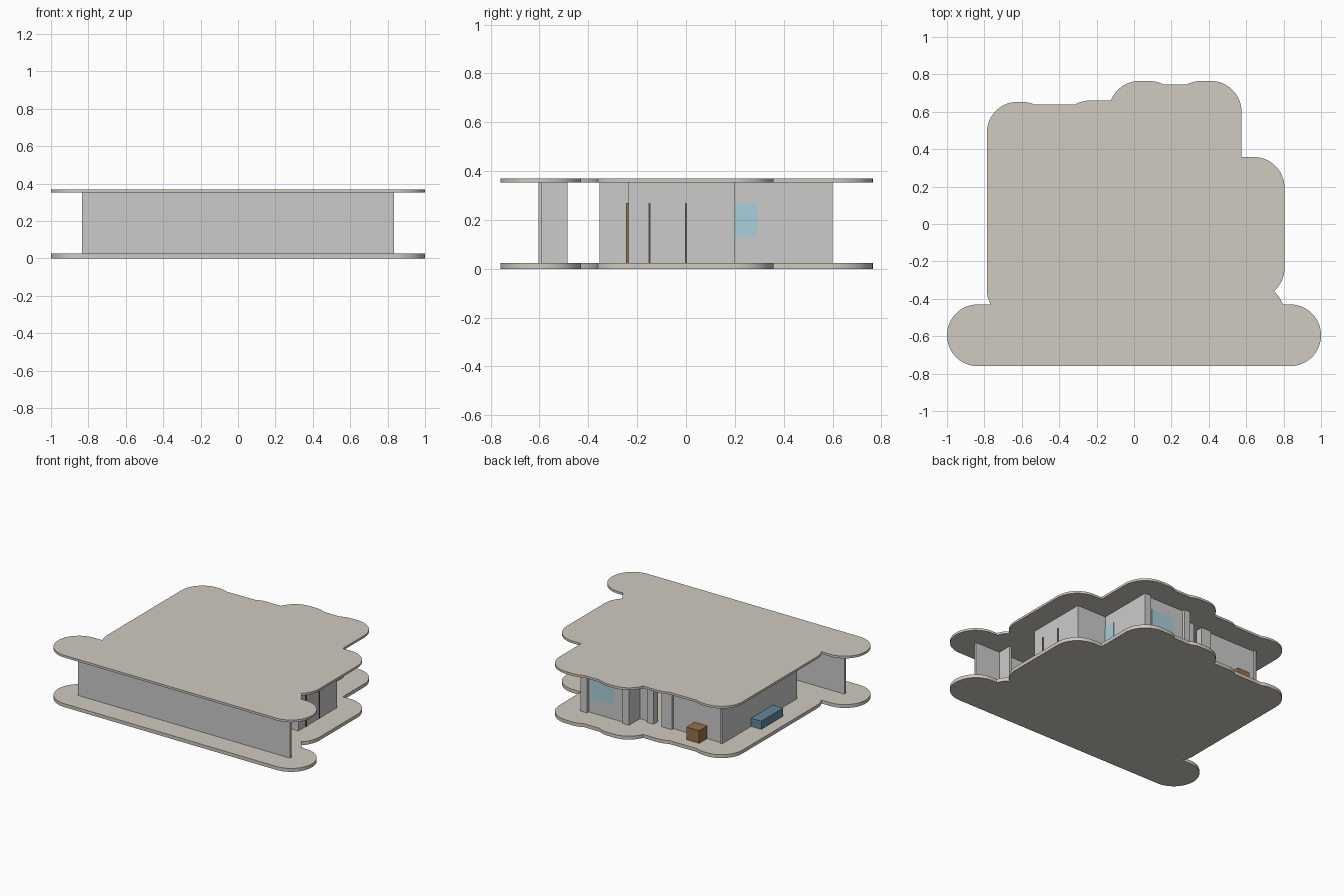
import bpy, bmesh, math

if "Cube" in bpy.data.objects:
    bpy.data.objects.remove(bpy.data.objects["Cube"])

R = 0.165          # slab overhang radius
Z0, Z1, Z2 = 0.0245, 0.353, 0.369


def material(name, rgb):
    m = bpy.data.materials.new(name)
    m.diffuse_color = (*rgb, 1)
    m.use_nodes = True
    m.node_tree.nodes["Principled BSDF"].inputs["Base Color"].default_value = m.diffuse_color
    return m


stone = material("stone", (0.63, 0.59, 0.53))
glass = material("glass", (0.40, 0.62, 0.70))
wood = material("wood", (0.30, 0.17, 0.07))
dark = material("dark_wood", (0.10, 0.07, 0.05))
fabric = material("blue_fabric", (0.13, 0.24, 0.33))


def finish(name, bm, mat=None):
    bmesh.ops.recalc_face_normals(bm, faces=bm.faces)
    me = bpy.data.meshes.new(name)
    bm.to_mesh(me)
    bm.free()
    ob = bpy.data.objects.new(name, me)
    bpy.context.collection.objects.link(ob)
    if mat:
        me.materials.append(mat)
    return ob


def box(name, x0, x1, y0, y1, z0=Z0, z1=Z1, mat=None):
    bm = bmesh.new()
    bmesh.ops.create_cube(bm, size=1)
    for v in bm.verts:
        v.co = ((x0 + x1) / 2 + v.co.x * (x1 - x0),
                (y0 + y1) / 2 + v.co.y * (y1 - y0),
                (z0 + z1) / 2 + v.co.z * (z1 - z0))
    return finish(name, bm, mat)


# Slab outline: arcs (centre x, centre y, start, end degrees, radius) joined by lines
ARCS = [(0.835, -0.595, -90, 90, R), (0.64, -0.485, 19.5, 49.2, R),
        (0.64, -0.235, -49.2, 0, R), (0.64, 0.193, 0, 90, R),
        (0.575, 0.358, 0, 0, 0), (0.41, 0.6, 0, 90, R),
        (0.36, 0.6, 90, 118.5, R), (0.08, 0.6, 61.5, 90, R),
        (0.03, 0.6, 90, 158.7, R), (-0.235, 0.495, 90, 118.5, R),
        (-0.60, 0.488, 65.4, 90, R), (-0.622, 0.488, 90, 180, R),
        (-0.622, -0.35, 180, 209, R), (-0.835, -0.595, 90, 270, R)]


def slab(name, z0, z1):
    pts = []
    for cx, cy, a, b, r in ARCS:
        n = max(1, round((b - a) / 6)) if r else 0
        for i in range(n + 1):
            t = math.radians(a + (b - a) * i / max(n, 1))
            p = (cx + r * math.cos(t), cy + r * math.sin(t))
            if not pts or math.dist(p, pts[-1]) > 0.002:
                pts.append(p)
    bm = bmesh.new()
    f = bm.faces.new([bm.verts.new((x, y, z0)) for x, y in pts])
    up = bmesh.ops.extrude_face_region(bm, geom=[f], use_keep_orig=True)["geom"]
    for v in up:
        if isinstance(v, bmesh.types.BMVert):
            v.co.z = z1
    return finish(name, bm, stone)


slab("floor_slab", 0, Z0)
slab("roof_slab", Z1, Z2)

# Walls
T = 0.016
box("front_wall", -0.835, 0.835, -0.605, -0.605 + T)
box("front_stub_wall", 0.624, 0.64, -0.59, -0.485)
box("left_wall", -0.625, -0.609, -0.355, 0.487)
box("back_left_wall", -0.61, -0.155, 0.459, 0.475)
box("right_wall", 0.624, 0.64, -0.235, 0.2)
box("right_back_wall", 0.41, 0.624, 0.184, 0.2)
box("right_front_wall", 0.41, 0.624, -0.235, -0.219)
box("recess_wall", 0.394, 0.41, -0.355, -0.219)
box("inner_front_wall", -0.61, 0.394, -0.355, -0.339)
box("back_right_side_wall", 0.394, 0.41, 0.184, 0.585)
box("back_right_wall", 0.05, 0.394, 0.564, 0.58)
box("entry_side_wall", 0.03, 0.046, 0.459, 0.585)
box("entry_wall", -0.05, 0.03, 0.459, 0.475)

# Posts along the back
for name, x0, x1, y0, y1 in [("corner_post", 0.36, 0.41, 0.55, 0.6),
                             ("entry_post", 0.03, 0.08, 0.55, 0.6),
                             ("door_post_right", -0.09, -0.04, 0.445, 0.495),
                             ("door_post_left", -0.235, -0.155, 0.445, 0.495)]:
    box(name, x0, x1, y0, y1)

# Windows
box("back_window", 0.16, 0.34, 0.56, 0.584, 0.13, 0.27, glass)
box("side_window", 0.39, 0.414, 0.195, 0.29, 0.13, 0.27, glass)

# Doors
for i, (y, m) in enumerate([(-0.15, dark), (0.0, dark)]):
    box(f"side_door_{i}", 0.60, 0.645, y - 0.004, y + 0.004, Z0, 0.27, m)
box("recess_door", 0.44, 0.56, -0.245, -0.215, Z0, 0.27, wood)

# Furniture on the overhanging floor
box("bench", -0.705, -0.60, -0.085, 0.16, Z0, 0.083, fabric)
box("chest", -0.50, -0.40, 0.44, 0.565, Z0, 0.115, wood)
